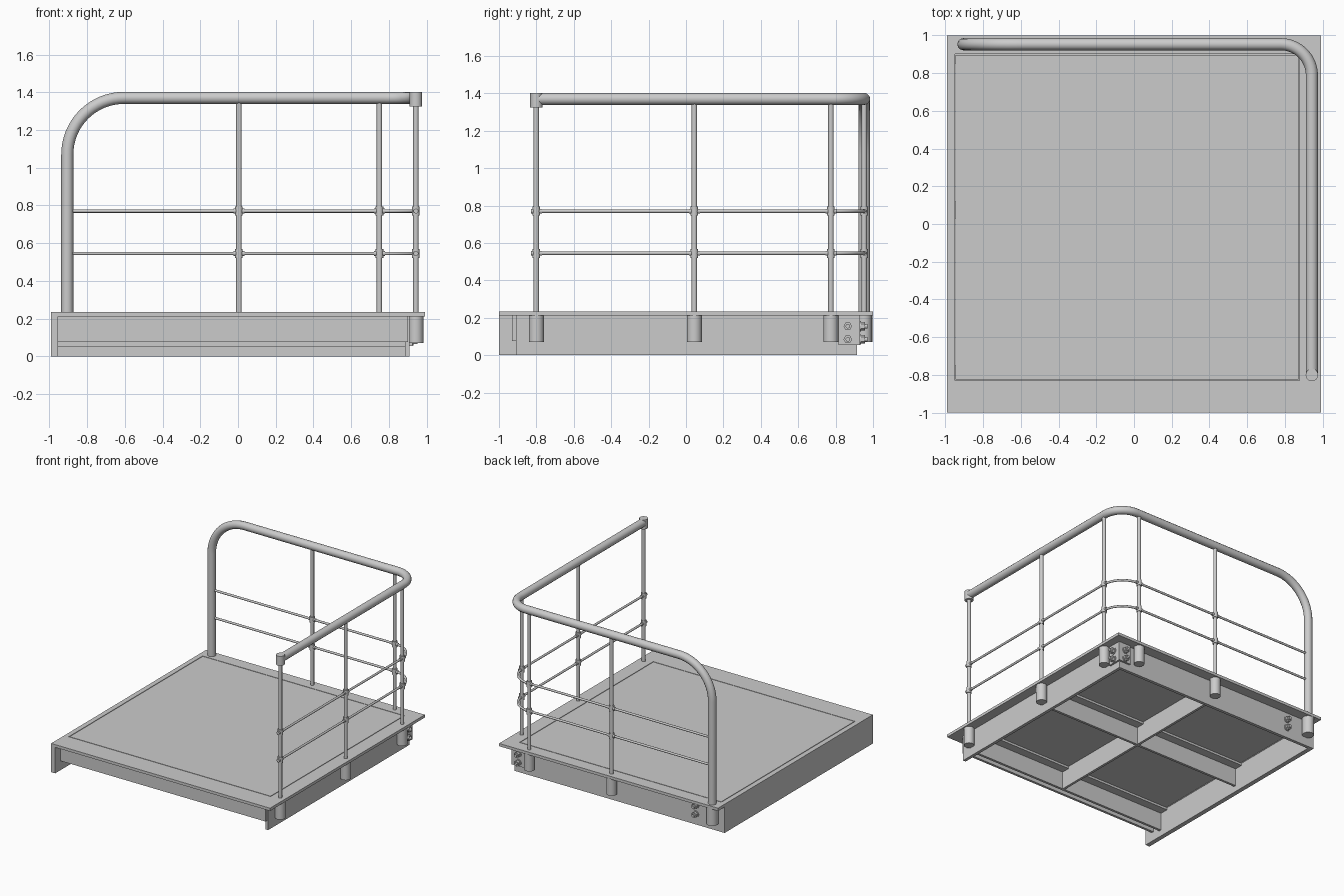
import bpy
from math import sin, cos, pi, radians

if "Cube" in bpy.data.objects:
    bpy.data.objects.remove(bpy.data.objects["Cube"])


def finish(ob, name, smooth=False):
    ob.name = name
    if smooth:
        bpy.ops.object.select_all(action='DESELECT')
        ob.select_set(True)
        bpy.context.view_layer.objects.active = ob
        bpy.ops.object.shade_smooth_by_angle(angle=radians(35))
    return ob


def box(name, x0, x1, y0, y1, z0, z1):
    bpy.ops.mesh.primitive_cube_add(size=1, location=((x0+x1)/2, (y0+y1)/2, (z0+z1)/2))
    ob = bpy.context.object
    ob.scale = (x1-x0, y1-y0, z1-z0)
    bpy.ops.object.transform_apply(location=False, rotation=False, scale=True)
    return finish(ob, name)


def cyl(name, x, y, z0, z1, r, n=24):
    bpy.ops.mesh.primitive_cylinder_add(vertices=n, radius=r, depth=z1-z0, location=(x, y, (z0+z1)/2))
    return finish(bpy.context.object, name, True)


def tube(name, pts, r):
    cu = bpy.data.curves.new(name, 'CURVE')
    cu.dimensions = '3D'
    cu.bevel_depth = r
    cu.bevel_resolution = 4
    cu.use_fill_caps = True
    sp = cu.splines.new('POLY')
    sp.points.add(len(pts)-1)
    for p, co in zip(sp.points, pts):
        p.co = (*co, 1)
    ob = bpy.data.objects.new(name, cu)
    bpy.context.collection.objects.link(ob)
    bpy.ops.object.select_all(action='DESELECT')
    ob.select_set(True)
    bpy.context.view_layer.objects.active = ob
    bpy.ops.object.convert(target='MESH')
    return finish(bpy.context.object, name, True)


def bolt(name, x, y, z, on_back):
    # washer, hexagonal head and stud tip along +y (back) or +x (right)
    rot = (pi/2, 0, 0) if on_back else (0, pi/2, 0)
    for part, n, r, a, b in (("washer", 20, .027, 0, .006), ("nut", 6, .023, .006, .026),
                             ("stud", 12, .012, .026, .04)):
        m = (a+b)/2
        loc = (x, y+m, z) if on_back else (x+m, y, z)
        bpy.ops.mesh.primitive_cylinder_add(vertices=n, radius=r, depth=b-a, location=loc, rotation=rot)
        finish(bpy.context.object, f"{name}_{part}")


RX, RY = .943, .953            # rail centre lines (right side, back side)
ZB, ZT = .212, .235            # deck underside and top
PX0, PX1, PY0, PY1 = -.95, .877, -.83, .90   # inset panel

# Deck border and inset panel with a thin groove
box("deck_border_front", -.99, .99, -1, PY0, ZB, ZT)
box("deck_border_back", -.99, .99, PY1, 1, ZB, ZT)
box("deck_border_left", -.99, PX0, PY0, PY1, ZB, ZT)
box("deck_border_right", PX1, .99, PY0, PY1, ZB, ZT)
g = .005
box("deck_panel", PX0+g, PX1-g, PY0+g, PY1-g, ZB, ZT)

# Skirt beams
box("left_skirt", -.99, -.953, -1, .915, 0, ZB)
box("right_beam", .885, .91, -.91, .915, 0, ZB)
box("back_beam", -.953, .91, .89, .915, 0, ZB)
box("front_strip", -.953, .90, -.93, -.91, .075, ZB)

# Angle ribs under the deck
for name, y in (("front_rib", -.84), ("middle_rib", .03)):
    box(name, -.953, .885, y, y+.02, .05, ZB)
    box(name + "_flange", -.953, .885, y, y+.09, ZB-.018, ZB)
box("long_rib", -.01, .01, -.83, .89, .05, ZB)
box("right_ledge", .84, .885, -.83, .89, ZB-.012, ZB)
box("back_ledge", -.953, .885, .85, .89, ZB-.012, ZB)

# Corner bracket and bolts
box("corner_bracket_right", .91, .925, .815, .93, .055, ZB)
box("corner_bracket_back", .815, .925, .915, .93, .055, ZB)
for z in (.085, .155):
    bolt("right_bolt", .925, .865, z, False)
    bolt("back_bolt", .865, .93, z, True)
    bolt("left_end_bolt", -.73, .915, z, True)

# Handrail pipe: up the left post, over the bend, round the back corner
N = 16
zc, br, cr = 1.37, .30, .165
path = [(-.905, RY, .10)]
for i in range(N+1):
    a = pi - pi/2*i/N
    path.append((-.905+br+br*cos(a), RY, zc-br+br*sin(a)))


def corner(r, z):
    return [(RX-r+r*sin(pi/2*i/N), RY-r+r*cos(pi/2*i/N), z) for i in range(N+1)]


path += corner(cr, zc) + [(RX, -.80, zc)]
tube("handrail", path, .032)
cyl("handrail_end_cap", RX, -.80, 1.325, 1.402, .033)
cyl("handrail_socket", -.905, RY, .07, ZB, .045)

# Thin horizontal rails
rails = (.545, .77)
for z in rails:
    tube("guard_rail", [(-.905, RY, z)] + corner(.19, z) + [(RX, -.80, z)], .009)

# Uprights with deck sockets and joint collars
for x, y in ((RX, -.80), (RX, .045), (RX, .775), (.75, RY), (.005, RY)):
    cyl("upright", x, y, .10, zc-.01, .0145, 16)
    cyl("upright_socket", x, y, .07, ZB, .04)
    for z in rails:
        cyl("joint_collar", x, y, z-.024, z+.024, .02, 16)
        along_y = x == RX
        bpy.ops.mesh.primitive_cylinder_add(
            vertices=16, radius=.013, depth=.06, location=(x, y, z),
            rotation=(pi/2, 0, 0) if along_y else (0, pi/2, 0))
        finish(bpy.context.object, "joint_sleeve", True)
